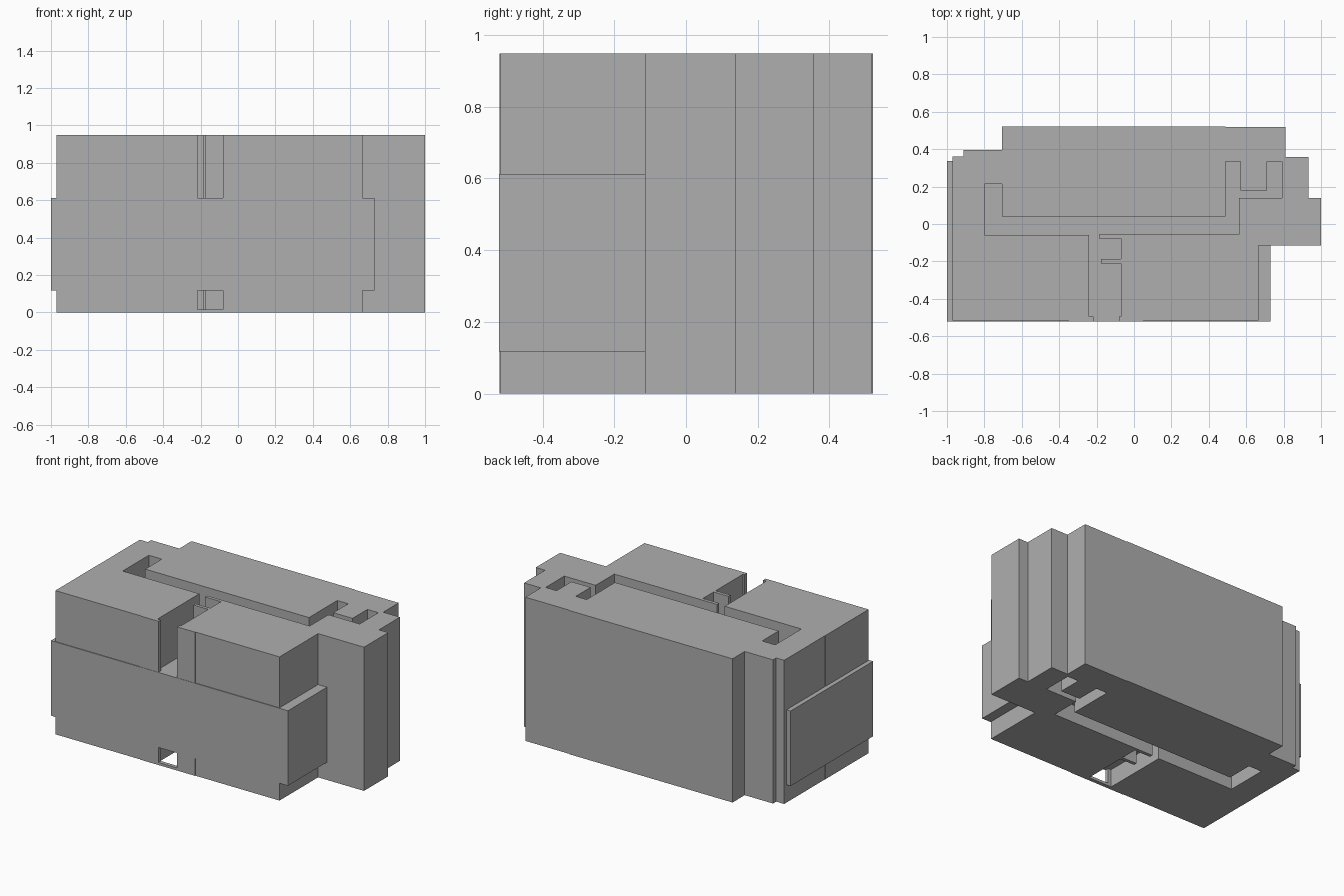
import bpy, bmesh

grey = bpy.data.materials.new("dark_grey")
grey.diffuse_color = (0.43, 0.43, 0.43, 1.0)


def prism(name, outline, z0, z1):
    """Extrude a closed plan outline from z0 up to z1."""
    bm = bmesh.new()
    face = bm.faces.new([bm.verts.new((x, y, z0)) for x, y in outline])
    res = bmesh.ops.extrude_face_region(bm, geom=[face], use_keep_orig=True)
    top = [g for g in res["geom"] if isinstance(g, bmesh.types.BMVert)]
    bmesh.ops.translate(bm, verts=top, vec=(0, 0, z1 - z0))
    bmesh.ops.recalc_face_normals(bm, faces=bm.faces)
    mesh = bpy.data.meshes.new(name)
    bm.to_mesh(mesh)
    bm.free()
    mesh.materials.append(grey)
    obj = bpy.data.objects.new(name, mesh)
    bpy.context.collection.objects.link(obj)
    return obj


def rect(x0, x1, y0, y1):
    return [(x0, y0), (x1, y0), (x1, y1), (x0, y1)]


# Stepped outside of the block, counter-clockwise from the right door jamb
outside = [
    (-0.08, -0.520), (0.05, -0.520), (0.05, -0.517), (0.665, -0.517),
    (0.665, -0.115), (1.0, -0.115), (1.0, 0.138), (0.932, 0.138),
    (0.932, 0.357), (0.81, 0.357), (0.81, 0.518), (0.49, 0.518),
    (0.49, 0.522), (-0.705, 0.522), (-0.705, 0.395), (-0.912, 0.395),
    (-0.912, 0.362), (-0.97, 0.362), (-0.97, -0.065), (-0.971, -0.065),
    (-0.971, -0.517), (-0.35, -0.517), (-0.35, -0.520), (-0.217, -0.520),
]

# Corridor cut into the block from the front slot, walked round to the right jamb
corridor = [
    (-0.217, -0.495), (-0.24, -0.495), (-0.24, -0.06), (-0.80, -0.06),
    (-0.80, 0.213), (-0.705, 0.213), (-0.705, 0.04), (0.49, 0.04),
    (0.49, 0.335), (0.57, 0.335), (0.57, 0.18), (0.71, 0.18),
    (0.71, 0.335), (0.79, 0.335), (0.79, 0.14), (0.562, 0.14),
    (0.562, -0.055), (-0.187, -0.055), (-0.187, -0.077), (-0.07, -0.077),
    (-0.07, -0.188), (-0.177, -0.188), (-0.177, -0.21), (-0.07, -0.21),
    (-0.07, -0.495), (-0.08, -0.495),
]
prism("main_block", outside + corridor, 0.0, 0.948)

# Projecting middle band, which also closes the corridor at mid height
prism("middle_band", [
    (-1.0, -0.522), (0.73, -0.522), (0.73, -0.05),
    (0.85, -0.05), (0.85, 0.338), (-1.0, 0.338),
], 0.117, 0.612)

# Thin sill across the front slot
prism("door_sill", rect(-0.217, -0.08, -0.520, -0.495), 0.0, 0.017)
